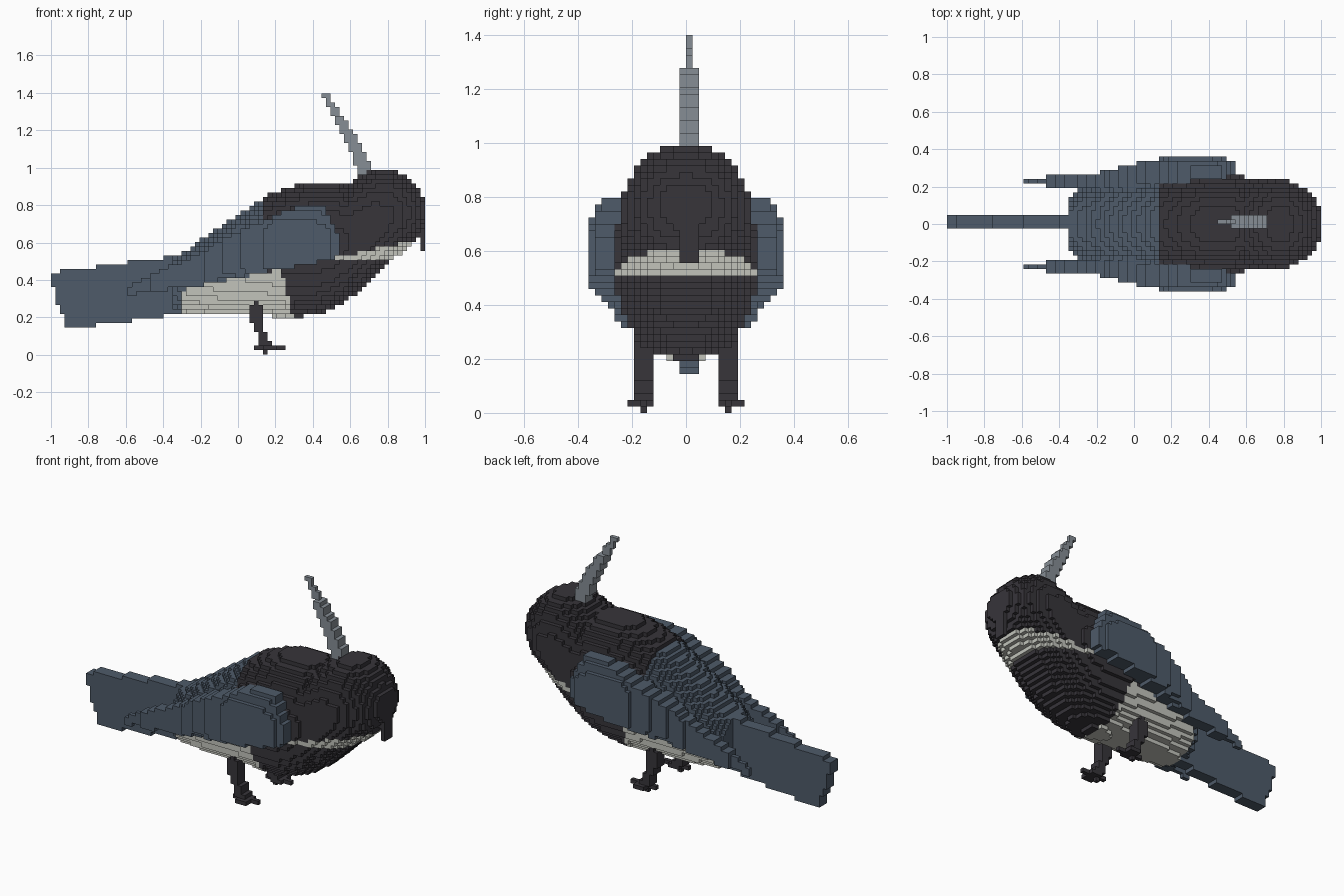
import bpy, bmesh, math

cube = bpy.data.objects.get("Cube")
if cube:
    bpy.data.objects.remove(cube, do_unlink=True)

V = 2 / 83  # edge length of one block


def material(name, rgb):
    m = bpy.data.materials.new(name)
    m.use_nodes = True
    m.diffuse_color = (*rgb, 1)
    bsdf = m.node_tree.nodes["Principled BSDF"]
    bsdf.inputs["Base Color"].default_value = (*rgb, 1)
    bsdf.inputs["Roughness"].default_value = 0.9
    return m


DARK = material("charcoal", (0.038, 0.035, 0.042))
BLUE = material("slate blue", (0.077, 0.104, 0.142))
PALE = material("pale belly", (0.54, 0.55, 0.50))
GREY = material("crest grey", (0.24, 0.27, 0.30))

# Corner offsets of each block face, keyed by the direction it looks in
SIDES = {
    (1, 0, 0): ((1, 0, 0), (1, 1, 0), (1, 1, 1), (1, 0, 1)),
    (-1, 0, 0): ((0, 0, 0), (0, 0, 1), (0, 1, 1), (0, 1, 0)),
    (0, 1, 0): ((0, 1, 0), (0, 1, 1), (1, 1, 1), (1, 1, 0)),
    (0, -1, 0): ((0, 0, 0), (1, 0, 0), (1, 0, 1), (0, 0, 1)),
    (0, 0, 1): ((0, 0, 1), (1, 0, 1), (1, 1, 1), (0, 1, 1)),
    (0, 0, -1): ((0, 0, 0), (0, 1, 0), (1, 1, 0), (1, 0, 0)),
}


def blocks(name, inside, mats, pick=lambda x, y, z: 0):
    """Fill a solid with blocks and keep only the outer faces."""
    def centre(c):
        return -1 + (c[0] + .5) * V, (c[1] + .5) * V, (c[2] + .5) * V
    cells = {(i, j, k) for i in range(83) for j in range(-15, 15)
             for k in range(58) if inside(*centre((i, j, k)))}
    bm = bmesh.new()
    corners = {}

    def corner(p):
        if p not in corners:
            corners[p] = bm.verts.new((-1 + p[0] * V, p[1] * V, p[2] * V))
        return corners[p]

    for c in sorted(cells):
        for d, quad in SIDES.items():
            if tuple(a + b for a, b in zip(c, d)) not in cells:
                f = bm.faces.new([corner(tuple(a + b for a, b in zip(c, q))) for q in quad])
                f.material_index = pick(*centre(c))
    me = bpy.data.meshes.new(name)
    bm.to_mesh(me)
    bm.free()
    for m in mats:
        me.materials.append(m)
    ob = bpy.data.objects.new(name, me)
    bpy.context.collection.objects.link(ob)
    return ob


def lookup(rows, t):
    """Interpolate the values of a profile at t, or None outside it."""
    for a, b in zip(rows, rows[1:]):
        if a[0] <= t <= b[0]:
            s = (t - a[0]) / (b[0] - a[0])
            return [p + (q - p) * s for p, q in zip(a[1:], b[1:])]
    return None


# Body and head: x, bottom, top, half width
BODY = [(-.36, .24, .52, .13), (-.28, .22, .555, .19), (-.15, .215, .645, .215),
        (0, .215, .745, .235), (.14, .21, .845, .25), (.28, .195, .9, .265),
        (.4, .21, .925, .268), (.5, .24, .925, .265), (.58, .285, .905, .255),
        (.64, .33, .95, .248), (.73, .405, .99, .243), (.82, .50, .99, .232),
        (.88, .55, .965, .208), (.94, .60, .915, .165), (.98, .66, .86, .115),
        (1.0, .69, .84, .07)]


def in_body(x, y, z):
    s = lookup(BODY, x)
    if not s:
        return False
    lo, hi, w = s
    return (abs(y) / w) ** 2.2 + abs((2 * z - lo - hi) / (hi - lo)) ** 2.2 <= 1


def body_colour(x, y, z):
    if x > .285 - .25 * (z - .24) and z < .5:
        return 0
    if z < .41 + .21 * x and x > -.29:
        return 2
    return 0 if x > .13 else 1


blocks("body", in_body, [DARK, BLUE, PALE], body_colour)

# Wings: x, bottom, top, inner and outer distance from the middle
WING = [(-.6, .315, .35, .215, .245), (-.47, .335, .42, .215, .25), (-.46, .335, .425, .19, .27),
        (-.3, .36, .50, .19, .27), (-.18, .375, .56, .19, .275), (-.05, .40, .63, .2, .315),
        (.1, .435, .70, .21, .34), (.2, .455, .75, .22, .365), (.3, .47, .785, .23, .368),
        (.4, .49, .80, .23, .365), (.46, .50, .80, .23, .36), (.5, .515, .72, .22, .35),
        (.54, .53, .64, .22, .345)]


def wing(side):
    def test(x, y, z):
        s = lookup(WING, x)
        if not s or y * side < 0:
            return False
        lo, hi, inner, outer = s
        bow = 2.6 * max(0, z - .64) ** 2 + 8 * max(0, .47 - z) ** 2 * (x > -.1)
        return lo <= z <= hi and inner <= abs(y) <= outer - bow
    return test


blocks("left_wing", wing(1), [BLUE])
blocks("right_wing", wing(-1), [BLUE])

# Tail: an upright fan three blocks thick; x, bottom, top
TAIL = [(-1, .36, .435), (-.977, .36, .435), (-.976, .30, .435), (-.952, .24, .435),
        (-.95, .22, .46), (-.93, .22, .46), (-.928, .15, .46), (-.762, .15, .46),
        (-.76, .17, .485), (-.6, .17, .485), (-.598, .175, .505), (-.57, .175, .505),
        (-.568, .20, .505), (-.4, .20, .51), (-.38, .22, .53), (-.28, .22, .53)]


def in_tail(x, y, z):
    s = lookup(TAIL, x)
    return bool(s) and s[0] <= z <= s[1] and -V < y < 2 * V


blocks("tail", in_tail, [BLUE])

# Crest: z, back and front edge
CREST = [(.94, .64, .73), (1.02, .625, .715), (1.1, .595, .665), (1.2, .54, .61),
         (1.28, .505, .56), (1.35, .468, .51), (1.4, .435, .475)]


def in_crest(x, y, z):
    s = lookup(CREST, z)
    wide = -V < y < 2 * V if z < 1.28 else 0 < y < V
    return bool(s) and wide and s[0] <= x <= s[1]


blocks("crest", in_crest, [GREY])

# Beak: a short plate hanging in front of the face
blocks("beak", lambda x, y, z: x > .976 and -V < y < 2 * V and .56 < z < .70, [DARK])

# Legs and feet: boxes of x, distance from the middle, z
LEG = [((.06, .13), (.12, .193), (.18, .27)), ((.08, .11), (.12, .193), (.26, .32)),
       ((.08, .14), (.12, .193), (.11, .19)), ((.10, .16), (.12, .193), (.05, .12)),
       ((.145, .185), (.12, .193), (.045, .075)),
       ((.085, .255), (.143, .17), (.024, .05)), ((.13, .21), (.168, .217), (.024, .05)),
       ((.13, .21), (.12, .15), (.024, .05)), ((.13, .157), (.143, .17), (0, .03))]


def leg(side):
    def test(x, y, z):
        p = (x, y * side, z)
        return any(all(lo <= a <= hi for a, (lo, hi) in zip(p, box)) for box in LEG)
    return test


blocks("left_leg", leg(1), [DARK])
blocks("right_leg", leg(-1), [DARK])
